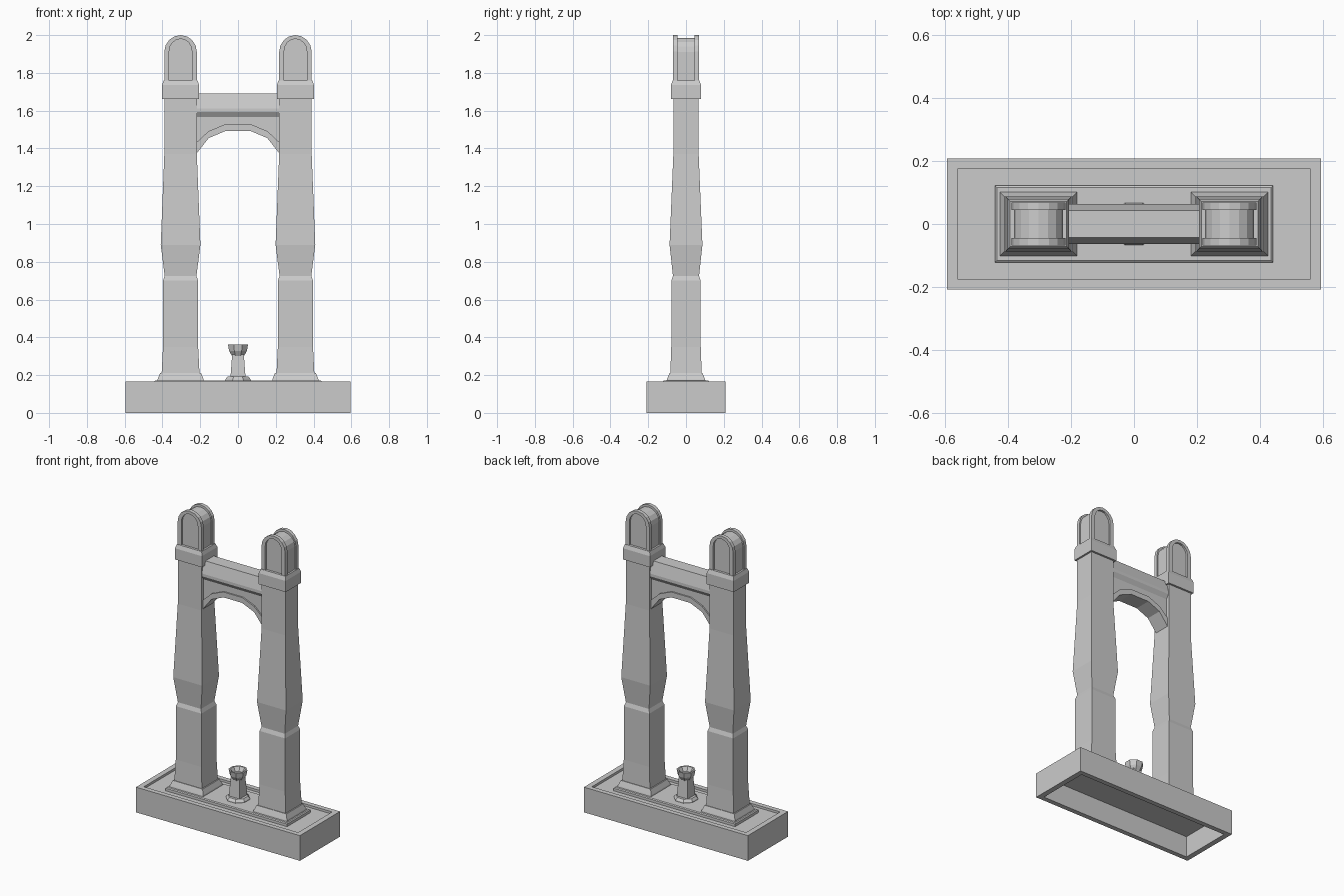
import bpy, math

if "Cube" in bpy.data.objects:
    bpy.data.objects.remove(bpy.data.objects["Cube"])

PX = 0.304  # pillar centre offset


def mesh(name, verts, faces):
    me = bpy.data.meshes.new(name)
    me.from_pydata(verts, [], faces)
    me.update()
    ob = bpy.data.objects.new(name, me)
    bpy.context.collection.objects.link(ob)
    return ob


def loft(name, rings, cap=True):
    """Skin a stack of rings holding the same number of points."""
    n = len(rings[0])
    verts = [p for r in rings for p in r]
    faces = []
    for k in range(len(rings) - 1):
        for i in range(n):
            a, b = k * n + i, k * n + (i + 1) % n
            faces.append((a, b, b + n, a + n))
    if cap:
        faces.append(tuple(reversed(range(n))))
        faces.append(tuple(range(len(verts) - n, len(verts))))
    return mesh(name, verts, faces)


def rect(z, hx, hy, cx=0):
    return [(cx - hx, -hy, z), (cx + hx, -hy, z), (cx + hx, hy, z), (cx - hx, hy, z)]


def octagon(z, apothem):
    r = apothem / math.cos(math.pi / 8)
    return [(r * math.cos(math.pi / 8 + i * math.pi / 4),
             r * math.sin(math.pi / 8 + i * math.pi / 4), z) for i in range(8)]


def extrude_y(name, outline, y0, y1):
    """Outline in x,z (counter-clockwise from the front), y0 is the back."""
    return loft(name, [[(x, y, z) for x, z in outline] for y in (max(y0, y1), min(y0, y1))])


def arch(cx, hw, bottom, spring, top, segs=8):
    pts = [(cx + hw, bottom)]
    for i in range(segs + 1):
        a = math.pi * i / segs
        pts.append((cx + hw * math.cos(a), spring + (top - spring) * math.sin(a)))
    return pts + [(cx - hw, bottom)]


# Hollow base frame, open below, with a sunken floor
loft_rings = [rect(0, .595, .208), rect(.165, .595, .208), rect(.165, .56, .176),
              rect(0, .56, .176), rect(0, .595, .208)]
loft("base_frame", loft_rings, cap=False)
loft("base_floor", [rect(.14, .56, .176), rect(.15, .56, .176)])
loft("plinth", [rect(.15, .442, .122), rect(.167, .442, .122), rect(.172, .436, .116)])

# Pillars: z, half width, half depth
foot = [(.17, .123, .103), (.18, .121, .1), (.212, .108, .087)]
shaft = [(.212, .1, .083), (.35, .093, .078), (.7, .093, .078), (.725, .084, .069),
         (.89, .105, .087), (1.37, .086, .067), (1.67, .086, .067)]
cap = [(1.662, .098, .08), (1.735, .098, .08), (1.76, .09, .071)]
for side, cx in (("left", -PX), ("right", PX)):
    for part, prof in (("foot", foot), ("shaft", shaft), ("cap", cap)):
        loft(f"{side}_pillar_{part}", [rect(z, hx, hy, cx) for z, hx, hy in prof])
    # Arched head with a recessed core between two raised frames
    extrude_y(f"{side}_head_core", arch(cx, .078, 1.75, 1.91, 1.985), -.055, .055)
    ring = arch(cx, .086, 1.75, 1.912, 2.0) + arch(cx, .06, 1.75, 1.915, 1.98)[::-1]
    for y in (-1, 1):
        extrude_y(f"{side}_head_frame", ring, y * .044, y * .068)

# Crossbeam with sloped shoulders and an undercut
half = [(.043, 1.69), (.063, 1.612), (.063, 1.594), (.045, 1.567), (.045, 1.55)]
prof = half + [(-y, z) for y, z in half[::-1]]
loft("crossbeam", [[(x, y, z) for y, z in prof] for x in (.225, -.225)])

# Arch wall below the beam and its raised trim
low = [(.222, 1.37), (.155, 1.455), (.067, 1.492)]
high = [(.222, 1.43), (.155, 1.492), (.07, 1.527)]
mirror = lambda pts: pts + [(-x, z) for x, z in pts[::-1]]
extrude_y("arch_wall", [(.222, 1.57), (-.222, 1.57)] + mirror(low)[::-1], .045, -.045)
extrude_y("arch_trim", mirror(high) + mirror(low)[::-1], .054, -.054)

# Small drinking basin on a post
loft("basin_foot", [octagon(.168, .068), octagon(.178, .067), octagon(.192, .056)])
loft("basin_post", [rect(.185, .04, .04), rect(.31, .031, .031)])
loft("basin_bowl", [octagon(.302, .032), octagon(.328, .047), octagon(.361, .053),
                    octagon(.361, .043), octagon(.335, .028)])

# Consistent outward normals
import bmesh
for ob in bpy.data.objects:
    bm = bmesh.new()
    bm.from_mesh(ob.data)
    bmesh.ops.remove_doubles(bm, verts=bm.verts, dist=1e-5)
    bmesh.ops.recalc_face_normals(bm, faces=bm.faces)
    bm.to_mesh(ob.data)
    bm.free()
